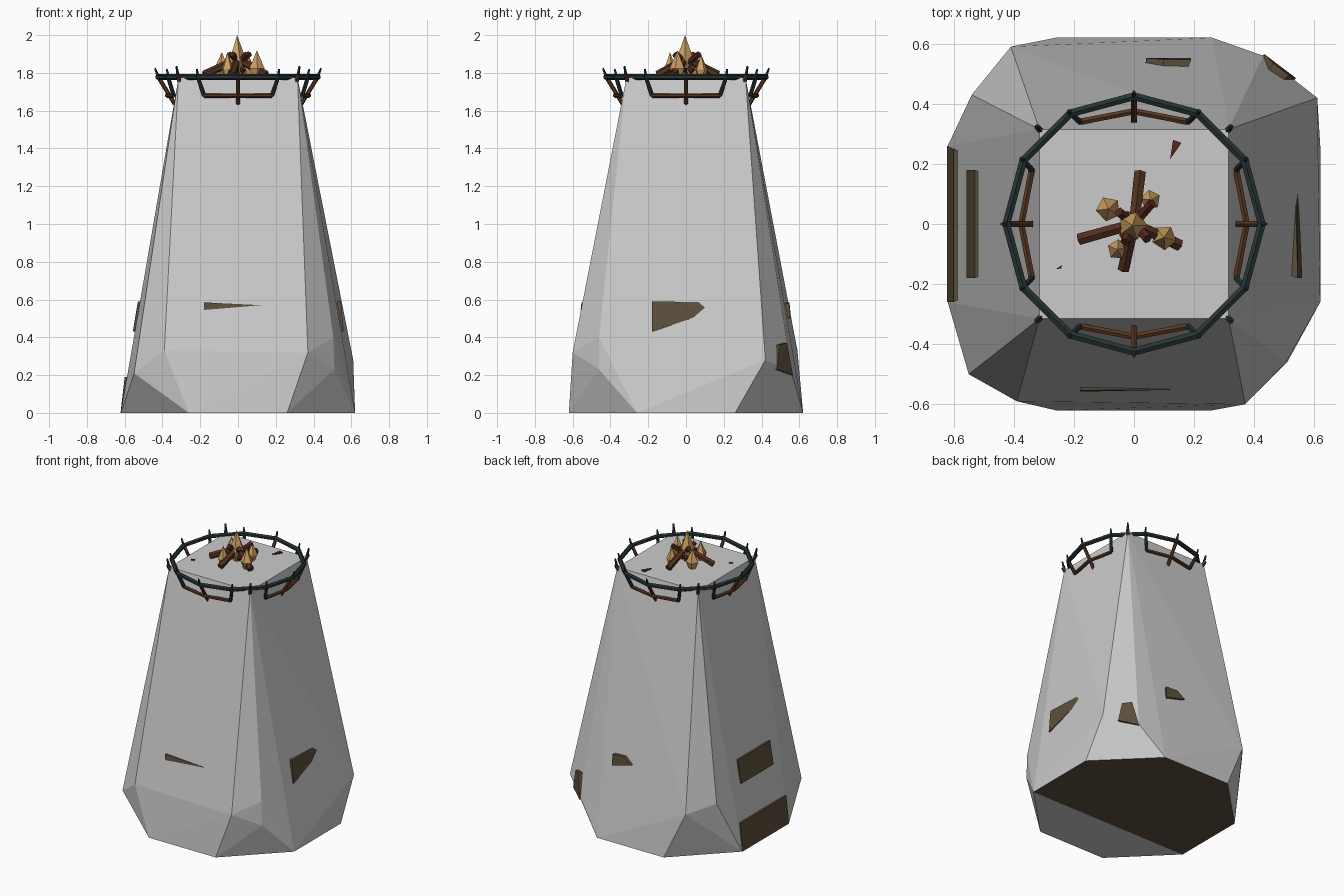
import bpy, bmesh, math
from mathutils import Vector, Matrix

cube = bpy.data.objects.get("Cube")
if cube:
    bpy.data.objects.remove(cube, do_unlink=True)


def material(name, r, g, b):
    m = bpy.data.materials.new(name)
    m.use_nodes = True
    m.diffuse_color = (r, g, b, 1)
    m.node_tree.nodes["Principled BSDF"].inputs["Base Color"].default_value = (r, g, b, 1)
    return m


stone = material("pale stone", .6, .6, .6)
earth = material("earth brown", .11, .078, .046)
iron = material("dark iron", .02, .033, .033)
rust = material("rusty brown", .1, .038, .015)
bark = material("log brown", .085, .03, .014)
ember = material("red brown", .09, .02, .013)
flame = material("flame yellow", .62, .36, .12)


def finish(bm, name, *mats):
    bmesh.ops.recalc_face_normals(bm, faces=bm.faces)
    me = bpy.data.meshes.new(name)
    bm.to_mesh(me)
    bm.free()
    for m in mats:
        me.materials.append(m)
    ob = bpy.data.objects.new(name, me)
    bpy.context.collection.objects.link(ob)
    return ob


def hull(points):
    """Convex solid around the points, with flat regions merged."""
    bm = bmesh.new()
    for p in points:
        bm.verts.new(p)
    bmesh.ops.convex_hull(bm, input=bm.verts)
    loose = [v for v in bm.verts if not v.link_faces]
    bmesh.ops.delete(bm, geom=loose, context='VERTS')
    bmesh.ops.dissolve_limit(bm, angle_limit=math.radians(.5), verts=bm.verts, edges=bm.edges)
    return bm


def beam(bm, a, b, r, sides=6, tip=1.0):
    """Straight bar from a to b; tip scales the far end."""
    a, b = Vector(a), Vector(b)
    d = b - a
    mat = Matrix.Translation((a + b) / 2) @ d.to_track_quat('Z', 'Y').to_matrix().to_4x4()
    bmesh.ops.create_cone(bm, cap_ends=True, segments=sides, radius1=r, radius2=r * tip,
                          depth=d.length, matrix=mat)


def slab(name, outer):
    """Chip of earth whose outer outline stands just proud of the wall."""
    inner = [(x * .93, y * .93, z) for x, y, z in outer]
    finish(hull(outer + inner), name, earth)


# Faceted stone tower: octagon foot, irregular shoulders, square top
TOP = 1.775
foot = [(sx * a, sy * b, 0) for a, b in ((.26, .62), (.62, .26)) for sx in (-1, 1) for sy in (-1, 1)]
shoulders = [(-.55, -.50, .21), (-.39, -.59, .33),
             (.37, -.60, .32), (.51, -.46, .23), (.505, -.46, .40),
             (.61, .42, .28), (.43, .56, .21),
             (-.41, .59, .33), (-.54, .43, .38)]
head = [(sx * .315, sy * .315, TOP) for sx in (-1, 1) for sy in (-1, 1)]
bm = hull(foot + shoulders + head)
ends = [v for v in bm.verts if v.co.z < .001 and abs(v.co.y + .26) < .01]
bmesh.ops.connect_verts(bm, verts=ends)
for f in bm.faces:
    c = f.calc_center_median()
    f.material_index = int(c.z < .001 and c.y > -.3)
finish(bm, "tower", stone, earth)

# Earth chips set in the walls
slab("front_chip", [(-.18, -.553, .585), (-.18, -.558, .545), (.12, -.552, .57)])
slab("plus_x_chip", [(.545, -.18, .59), (.535, .18, .585), (.545, .175, .55), (.56, -.18, .43)])
slab("minus_x_chip", [(-.53, -.18, .59), (-.53, .18, .59), (-.557, .18, .43), (-.557, -.18, .43)])
slab("back_chip", [(.19, .548, .58), (.10, .548, .585), (.04, .552, .54), (.19, .552, .50)])
slab("corner_chip", [(.433, .566, .2), (.54, .485, .23), (.515, .495, .36), (.465, .535, .37)])
slab("foot_chip", [(-.622, -.26, 0), (-.622, .26, 0), (-.6, .25, .19), (-.6, -.26, .19)])


def polar(r, deg, z):
    a = math.radians(deg)
    return (r * math.cos(a), r * math.sin(a), z)


# Twelve-sided iron ring around the top
bm = bmesh.new()
for i in range(12):
    beam(bm, polar(.425, i * 30, 1.778), polar(.425, i * 30 + 30, 1.778), .015)
finish(bm, "ring", iron)

# Brackets under each side of the ring, with spikes above
rails, struts, spikes = bmesh.new(), bmesh.new(), bmesh.new()
for i in range(4):
    q = i * 90
    mid = polar(.375, q, 1.68)
    for s in (-30, 30):
        low = polar(.385, q + s * .93, 1.68)
        beam(rails, mid, low, .012)
        beam(struts, low, polar(.43, q + s, 1.785), .011)
        beam(spikes, polar(.425, q + s, 1.78), polar(.435, q + s, 1.82), .009, 5, .5)
    beam(rails, polar(.335, q, 1.635), polar(.42, q, 1.775), .011)
    beam(spikes, polar(.42, q, 1.77), polar(.44, q, 1.825), .01, 5, .5)
    beam(rails, polar(.435, q + 45, 1.75), polar(.455, q + 45, 1.79), .012)
    beam(spikes, polar(.445, q + 45, 1.77), polar(.46, q + 45, 1.835), .011, 5, .5)
finish(rails, "lower_rails", rust)
finish(struts, "ring_struts", iron)
finish(spikes, "ring_spikes", iron)

# Campfire logs leaning together
bm = bmesh.new()
for x, y in ((-.18, -.05), (.02, .17), (-.035, -.15), (.15, -.07)):
    beam(bm, (x, y, 1.79), (x * .05, y * .05, 1.87), .022, 6, .9)
finish(bm, "fire_logs", bark)
bm = bmesh.new()
for x, y in ((.06, .07), (-.05, .04), (.045, -.05), (-.03, -.06)):
    beam(bm, (-x * .6, -y * .6, 1.81), (x, y, 1.9), .017)
finish(bm, "upper_logs", ember)

# Flames: five-sided spikes, widest a third of the way up
for i, (x, y, r, z0, z1) in enumerate(((-.005, -.005, .05, 1.79, 2.0), (.10, -.045, .042, 1.77, 1.92),
                                       (-.085, .05, .042, 1.77, 1.91), (.055, .08, .034, 1.77, 1.9),
                                       (-.055, -.085, .034, 1.77, 1.91))):
    zw = z0 + (z1 - z0) * .36
    pts = [(x, y, z1)]
    for k in range(5):
        a = math.tau * k / 5 + i
        c, s = math.cos(a), math.sin(a)
        pts += [(x + r * c, y + r * s, zw), (x + r * .5 * c, y + r * .5 * s, z0)]
    finish(hull(pts), "flame_%d" % (i + 1), flame)

# Loose splinters on the top
for name, tri in (("splinter_large", ((.12, .215), (.13, .28), (.158, .27))),
                  ("splinter_small", ((-.26, -.15), (-.24, -.137), (-.242, -.148)))):
    finish(hull([(x, y, z) for x, y in tri for z in (TOP - .01, TOP + .008)]), name, ember)
